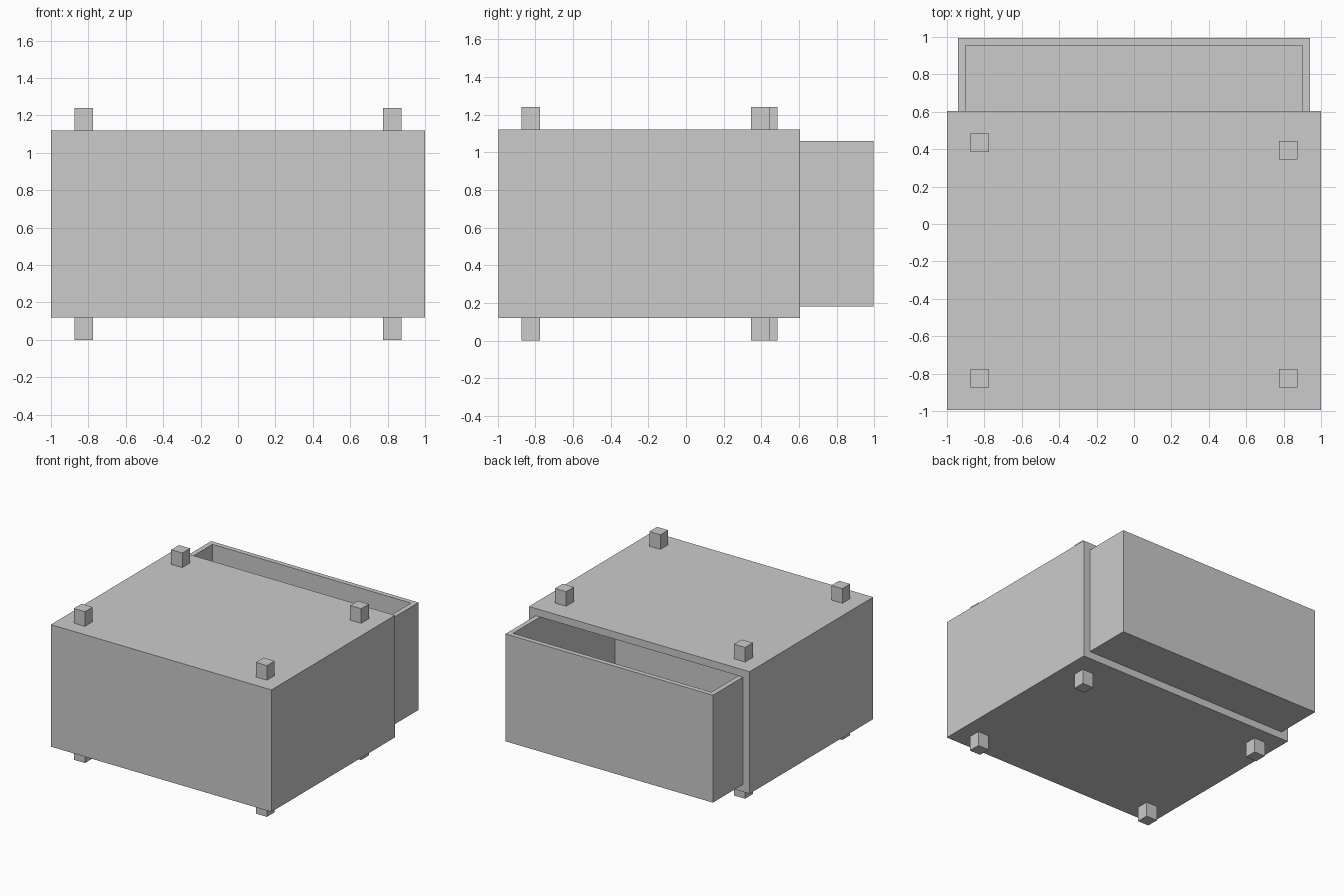
import bpy, bmesh

if "Cube" in bpy.data.objects:
    bpy.data.objects.remove(bpy.data.objects["Cube"])


def add_box(bm, lo, hi):
    """Add an axis-aligned box between two corners; returns its verts."""
    verts = bmesh.ops.create_cube(bm, size=1)["verts"]
    for v in verts:
        for i in range(3):
            v.co[i] = lo[i] if v.co[i] < 0 else hi[i]
    return verts


def finish(name, bm):
    mesh = bpy.data.meshes.new(name)
    bm.to_mesh(mesh)
    bm.free()
    obj = bpy.data.objects.new(name, mesh)
    bpy.context.collection.objects.link(obj)
    return obj


def open_box(name, lo, hi, wall, axis):
    """Hollow box whose +axis side is open, with walls of even thickness."""
    bm = bmesh.new()
    add_box(bm, lo, hi)
    bm.normal_update()
    mouth = max(bm.faces, key=lambda f: f.normal[axis])
    # Inset the mouth to make the rim, then push it in to form the cavity
    bmesh.ops.inset_region(bm, faces=[mouth], thickness=wall, use_even_offset=True)
    hole = bmesh.ops.extrude_discrete_faces(bm, faces=[mouth])["faces"][0]
    for v in hole.verts:
        v.co[axis] = lo[axis] + wall
    bmesh.ops.recalc_face_normals(bm, faces=bm.faces)
    return finish(name, bm)


# Cabinet shell, open at the back
open_box("cabinet", (-1, -0.995, 0.12), (1, 0.605, 1.12), 0.06, 1)

# Drawer tray pulled partly out, open at the top
open_box("drawer", (-0.94, -0.405, 0.18), (0.94, 0.995, 1.06), 0.04, 2)

# Square feet below and matching pegs on top
spots = {
    "front_left": (-0.825, -0.825),
    "front_right": (0.825, -0.825),
    "back_left": (-0.825, 0.435),
    "back_right": (0.825, 0.395),
}
for part, z in (("foot", 0), ("top_peg", 1.12)):
    for where, (x, y) in spots.items():
        bm = bmesh.new()
        add_box(bm, (x - 0.05, y - 0.05, z), (x + 0.05, y + 0.05, z + 0.12))
        finish(f"{where}_{part}", bm)
